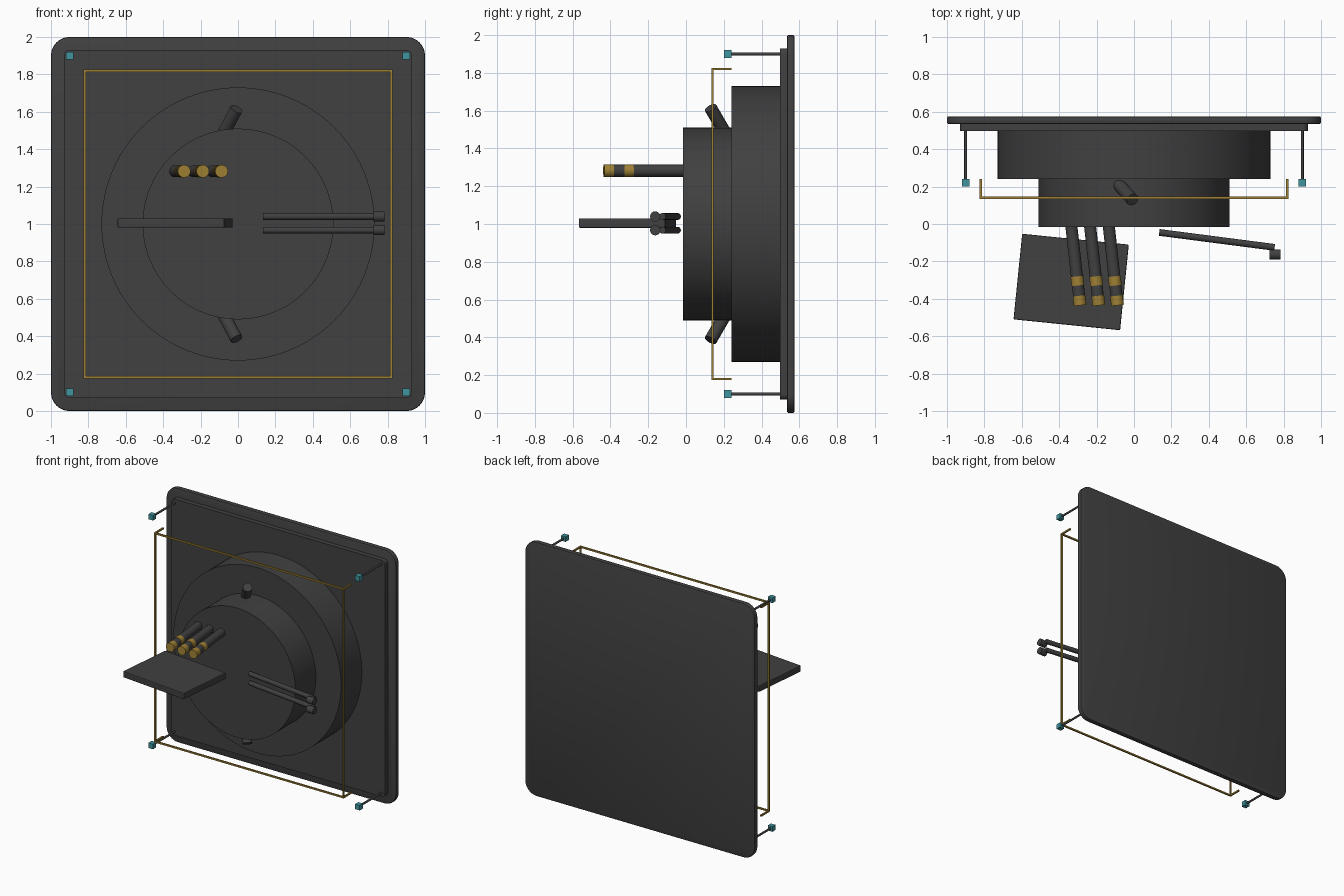
import bpy, bmesh, math
from mathutils import Vector, Matrix

if "Cube" in bpy.data.objects:
    bpy.data.objects.remove(bpy.data.objects["Cube"])


def mat(name, c):
    m = bpy.data.materials.new(name)
    m.diffuse_color = (*c, 1)
    m.use_nodes = True
    m.node_tree.nodes["Principled BSDF"].inputs["Base Color"].default_value = m.diffuse_color
    return m


DARK = mat("dark_grey", (0.052, 0.052, 0.052))
GOLD = mat("gold", (0.35, 0.22, 0.035))
TEAL = mat("teal", (0.05, 0.30, 0.35))


def finish(name, bm, material, smooth=False):
    bmesh.ops.recalc_face_normals(bm, faces=bm.faces)
    me = bpy.data.meshes.new(name)
    bm.to_mesh(me)
    bm.free()
    me.materials.append(material)
    ob = bpy.data.objects.new(name, me)
    bpy.context.collection.objects.link(ob)
    if smooth:
        bpy.context.view_layer.objects.active = ob
        ob.select_set(True)
        bpy.ops.object.shade_smooth_by_angle(angle=math.radians(35))
        ob.select_set(False)
    return ob


def rod(name, a, b, r, material, n=32):
    """Cylinder between two points."""
    a, b = Vector(a), Vector(b)
    d = b - a
    bm = bmesh.new()
    m = Matrix.Translation((a + b) / 2) @ d.to_track_quat('Z', 'Y').to_matrix().to_4x4()
    bmesh.ops.create_cone(bm, cap_ends=True, segments=n, radius1=r, radius2=r,
                          depth=d.length, matrix=m)
    return finish(name, bm, material, True)


def box(name, centre, size, material, turn=0.0):
    bm = bmesh.new()
    m = (Matrix.Translation(centre) @ Matrix.Rotation(turn, 4, 'Z')
         @ Matrix.Diagonal((*size, 1)))
    bmesh.ops.create_cube(bm, size=1, matrix=m)
    return finish(name, bm, material)


def rounded_plate(name, half, radius, y0, y1, material, edge=0.0):
    """Upright square plate with rounded corners, centred on z = 1."""
    bm = bmesh.new()
    verts = []
    for q in range(4):
        mid = math.radians(45 + 90 * q)
        cx = math.copysign(half - radius, math.cos(mid))
        cz = math.copysign(half - radius, math.sin(mid))
        for i in range(9):
            t = math.radians(90 * q + 90 * i / 8)
            verts.append(bm.verts.new((cx + radius * math.cos(t), y0,
                                       1 + cz + radius * math.sin(t))))
    face = bm.faces.new(verts)
    ext = bmesh.ops.extrude_face_region(bm, geom=[face])
    moved = [g for g in ext['geom'] if isinstance(g, bmesh.types.BMVert)]
    bmesh.ops.translate(bm, verts=moved, vec=(0, y1 - y0, 0))
    if edge:
        rims = [e for e in bm.edges if abs(e.verts[0].co.y - e.verts[1].co.y) < 1e-5]
        bmesh.ops.bevel(bm, geom=rims, offset=edge, segments=2, affect='EDGES', profile=0.5)
    return finish(name, bm, material, True)


# Back panel in two layers
rounded_plate("back_panel", 1.0, 0.1, 0.535, 0.575, DARK, 0.008)
rounded_plate("front_panel", 0.93, 0.03, 0.498, 0.536, DARK)

# Stepped round body
rod("large_drum", (0, 0.5, 1), (0, 0.24, 1), 0.73, DARK, 96)
rod("small_drum", (0, 0.26, 1), (0, -0.015, 1), 0.51, DARK, 96)

# Slanted pegs above and below the small drum
for s, side in ((1, "top"), (-1, "bottom")):
    rod(side + "_peg", (-0.09, 0.22, 1 + s * 0.46), (-0.008, 0.13, 1 + s * 0.615), 0.034, DARK)

# Thin square frame with hooks turned back at its corners
F, T = 0.82, 0.012
for s, v, h in ((-1, "left", "bottom"), (1, "right", "top")):
    box(v + "_frame_bar", (s * F, 0.14, 1), (T, T, 2 * F + T), GOLD)
    box(h + "_frame_bar", (0, 0.14, 1 + s * F), (2 * F + T, T, T), GOLD)
    for u in (-1, 1):
        box("frame_hook", (s * F, 0.19, 1 + u * F), (T, 0.1, T), GOLD)
        # Corner posts with cube tips
        x, z = s * 0.9, 1 + u * 0.9
        rod("corner_post", (x, 0.5, z), (x, 0.235, z), 0.008, DARK, 12)
        box("corner_cube", (x, 0.22, z), (0.04, 0.04, 0.04), TEAL)

# Flat shelf, slightly turned
shelf = box("shelf", (-0.336, -0.31, 1.005), (0.573, 0.46, 0.05), DARK, math.radians(-5.8))
bev = shelf.modifiers.new("corner_rounding", 'BEVEL')
bev.width, bev.segments = 0.006, 2

# Three banded tubes pointing forward
for i in range(3):
    a = Vector((-0.335 + 0.1 * i, -0.01, 1.282))
    b = a + Vector((0.047, -0.425, 0))
    rod("tube", a, a.lerp(b, 0.99), 0.032, DARK)
    rod("tube_band", a.lerp(b, 0.635), a.lerp(b, 0.75), 0.034, GOLD)
    rod("tube_tip", a.lerp(b, 0.88), b, 0.034, GOLD)

# Pair of arms with end knobs
for z in (1.04, 0.967):
    rod("arm", (0.135, -0.045, z), (0.752, -0.125, z), 0.018, DARK)
    rod("arm_knob", (0.725, -0.163, z), (0.783, -0.163, z), 0.027, DARK)
